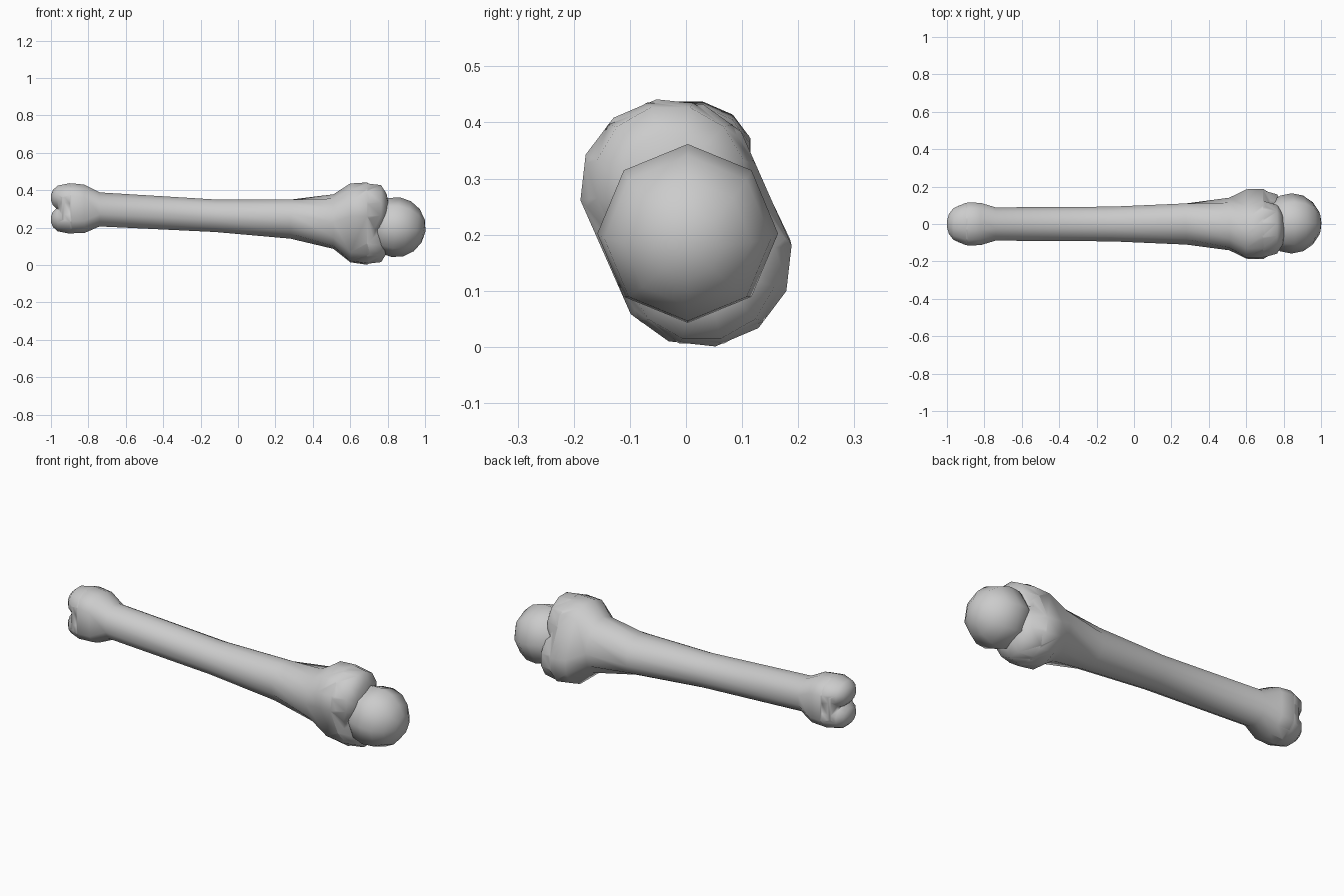
import bpy, bmesh
from math import sin, cos, pi, radians, atan2

if "Cube" in bpy.data.objects:
    bpy.data.objects.remove(bpy.data.objects["Cube"])

N = 12  # sides of every cross-section


def loft(name, rings):
    """Skin rings (x, y, z, ry, rz, hy, hz): ellipse split into halves offset by +-(hy, hz)."""
    bm = bmesh.new()
    loops = []
    for x, y, z, ry, rz, hy, hz in rings:
        tilt = atan2(-hy, hz) if hz else 0
        loop = []
        for i in range(N):
            a = 2 * pi * (i + 0.5) / N
            s = 1 if i < N // 2 else -1
            a += tilt
            loop.append(bm.verts.new((x, y + s * hy + ry * cos(a), z + s * hz + rz * sin(a))))
        loops.append(loop)
    for p, q in zip(loops, loops[1:]):
        for i in range(N):
            j = (i + 1) % N
            bm.faces.new((p[i], p[j], q[j], q[i]))
    bm.faces.new(loops[0])
    bm.faces.new(loops[-1])
    bmesh.ops.recalc_face_normals(bm, faces=bm.faces)
    me = bpy.data.meshes.new(name)
    bm.to_mesh(me)
    bm.free()
    ob = bpy.data.objects.new(name, me)
    bpy.context.collection.objects.link(ob)
    return ob


def smooth(ob, angle):
    bpy.ops.object.select_all(action='DESELECT')
    ob.select_set(True)
    bpy.context.view_layer.objects.active = ob
    bpy.ops.object.shade_smooth_by_angle(angle=radians(angle))


# Shaft, flaring into both ends
bone = loft("bone_shaft", [
    (-0.963, 0, 0.302, 0.06, 0.04, 0, 0.03),
    (-0.94, 0, 0.302, 0.10, 0.075, 0, 0.04),
    (-0.89, 0, 0.303, 0.119, 0.092, 0, 0.045),
    (-0.82, 0, 0.30, 0.117, 0.092, 0, 0.04),
    (-0.74, 0, 0.297, 0.092, 0.092, 0, 0.002),
    (-0.12, 0, 0.263, 0.096, 0.090, 0, 0),
    (0.28, 0, 0.245, 0.114, 0.108, 0, 0),
    (0.51, 0, 0.232, 0.139, 0.140, -0.002, 0.006),
    (0.60, 0, 0.225, 0.160, 0.153, -0.028, 0.060),
    (0.69, 0, 0.221, 0.162, 0.158, -0.028, 0.064),
    (0.74, 0, 0.22, 0.13, 0.12, -0.028, 0.064),
    (0.77, 0, 0.22, 0.08, 0.07, -0.028, 0.064),
])

# Knuckle lobes: an upper and a lower one at each end
lobes = []
for s, side in ((1, "upper"), (-1, "lower")):
    y, z = -0.028 * s, 0.221 + 0.066 * s
    lobes.append(loft("wide_lobe_" + side, [
        (x, y, z + 0.012 * s * (x > 0.75), r, r * 0.98, 0, 0) for x, r in
        ((0.62, 0.13), (0.69, 0.157), (0.765, 0.135), (0.795, 0.085), (0.805, 0.03))]))
    z = 0.302 + 0.05 * s
    lobes.append(loft("narrow_lobe_" + side, [
        (x, 0, z + 0.008 * s * (x < -0.95), ry, rz, 0, 0) for x, ry, rz in
        ((-0.84, 0.105, 0.08), (-0.90, 0.117, 0.088), (-0.965, 0.088, 0.066),
         (-0.99, 0.055, 0.042), (-0.999, 0.02, 0.018))]))

# Merge the lobes into the bone
bpy.context.view_layer.objects.active = bone
for lobe in lobes:
    mod = bone.modifiers.new("merge", 'BOOLEAN')
    mod.operation = 'UNION'
    mod.solver = 'EXACT'
    mod.object = lobe
    bpy.ops.object.modifier_apply(modifier=mod.name)
    bpy.data.objects.remove(lobe)
smooth(bone, 60)

# Joint ball
bpy.ops.mesh.primitive_uv_sphere_add(segments=8, ring_count=8, radius=0.161,
                                     location=(0.843, 0.003, 0.202), rotation=(0, radians(98), 0))
ball = bpy.context.object
ball.name = "joint_ball"
smooth(ball, 80)
